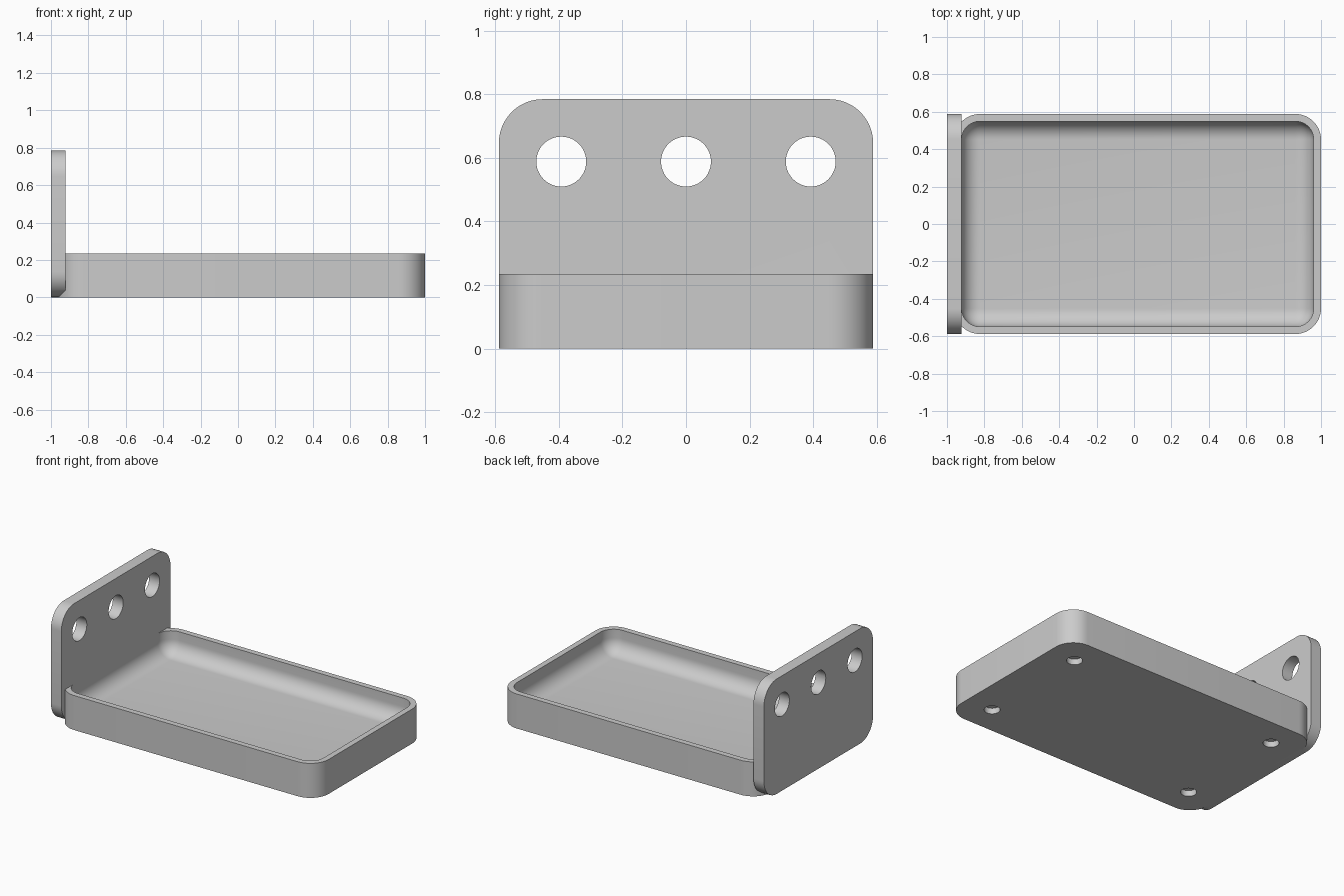
import bpy
import bmesh
import math
from mathutils import Matrix, Vector

if "Cube" in bpy.data.objects:
    bpy.data.objects.remove(bpy.data.objects["Cube"], do_unlink=True)

U = 2 / 51            # design unit: the whole length is 51 units
LEFT = -25.5          # outer face of the mounting plate
CORNER = 3.5          # outer corner radius

grey = bpy.data.materials.new("mid_grey")
grey.use_nodes = True
grey.diffuse_color = (0.6, 0.6, 0.6, 1)
grey.node_tree.nodes["Principled BSDF"].inputs["Base Color"].default_value = (0.6, 0.6, 0.6, 1)


def finish(bm, name):
    mesh = bpy.data.meshes.new(name)
    bm.normal_update()
    bm.to_mesh(mesh)
    bm.free()
    mesh.materials.append(grey)
    obj = bpy.data.objects.new(name, mesh)
    bpy.context.collection.objects.link(obj)
    return obj


def rounded_box(name, low, high, radius, axis, round_bottom=False):
    """Box with the edges along one axis rounded, and the bottom rim if wanted."""
    low, high = Vector(low) * U, Vector(high) * U
    bm = bmesh.new()
    bmesh.ops.create_cube(bm, size=1)
    bmesh.ops.scale(bm, vec=high - low, verts=bm.verts)
    bmesh.ops.translate(bm, vec=(low + high) / 2, verts=bm.verts)
    edges = []
    for e in bm.edges:
        a, b = (v.co for v in e.verts)
        along = abs(a[axis] - b[axis]) > 1e-5
        at_bottom = max(a.z, b.z) < low.z + 1e-5
        if along or (round_bottom and at_bottom):
            edges.append(e)
    bmesh.ops.bevel(bm, geom=edges, offset=radius * U, segments=12,
                    profile=0.5, affect='EDGES')
    return finish(bm, name)


def cylinder(name, centre, radius, depth, rotation=Matrix()):
    bm = bmesh.new()
    place = Matrix.Translation(Vector(centre) * U) @ rotation
    bmesh.ops.create_cone(bm, cap_ends=True, segments=48, radius1=radius * U,
                          radius2=radius * U, depth=depth * U, matrix=place)
    return finish(bm, name)


def combine(target, tool, operation):
    mod = target.modifiers.new(tool.name, 'BOOLEAN')
    mod.operation, mod.solver, mod.object = operation, 'EXACT', tool
    bpy.context.view_layer.objects.active = target
    bpy.ops.object.modifier_apply(modifier=mod.name)
    bpy.data.objects.remove(tool, do_unlink=True)


# Tray block fused with the upright mounting plate
tray = rounded_box("tray_with_mounting_plate", (LEFT + 1, -15, 0), (-LEFT, 15, 6), CORNER, axis=2)
plate = rounded_box("mounting_plate", (LEFT, -15, 0), (LEFT + 2, 15, 20), CORNER, axis=0)
combine(tray, plate, 'UNION')

# Hollow with rounded corners and floor edge, stopping at the plate face
hollow = rounded_box("hollow", (LEFT + 2, -14, 2), (-LEFT - 1, 14, 10), CORNER - 1,
                     axis=2, round_bottom=True)
combine(tray, hollow, 'DIFFERENCE')

# Row of mounting holes through the plate
sideways = Matrix.Rotation(math.pi / 2, 4, 'Y')
for y in (-10, 0, 10):
    hole = cylinder("mounting_hole", (LEFT + 1, y, 15), 2, 4, sideways)
    combine(tray, hole, 'DIFFERENCE')

# Round recesses under the four corners
for x in (-20, 20):
    for y in (-10, 10):
        recess = cylinder("foot_recess", (x + 0.5, y, 0), 1.25, 2)
        combine(tray, recess, 'DIFFERENCE')

# Smooth curves, crisp edges
bpy.ops.object.select_all(action='DESELECT')
tray.select_set(True)
bpy.context.view_layer.objects.active = tray
bpy.ops.object.shade_smooth_by_angle(angle=math.radians(30))
